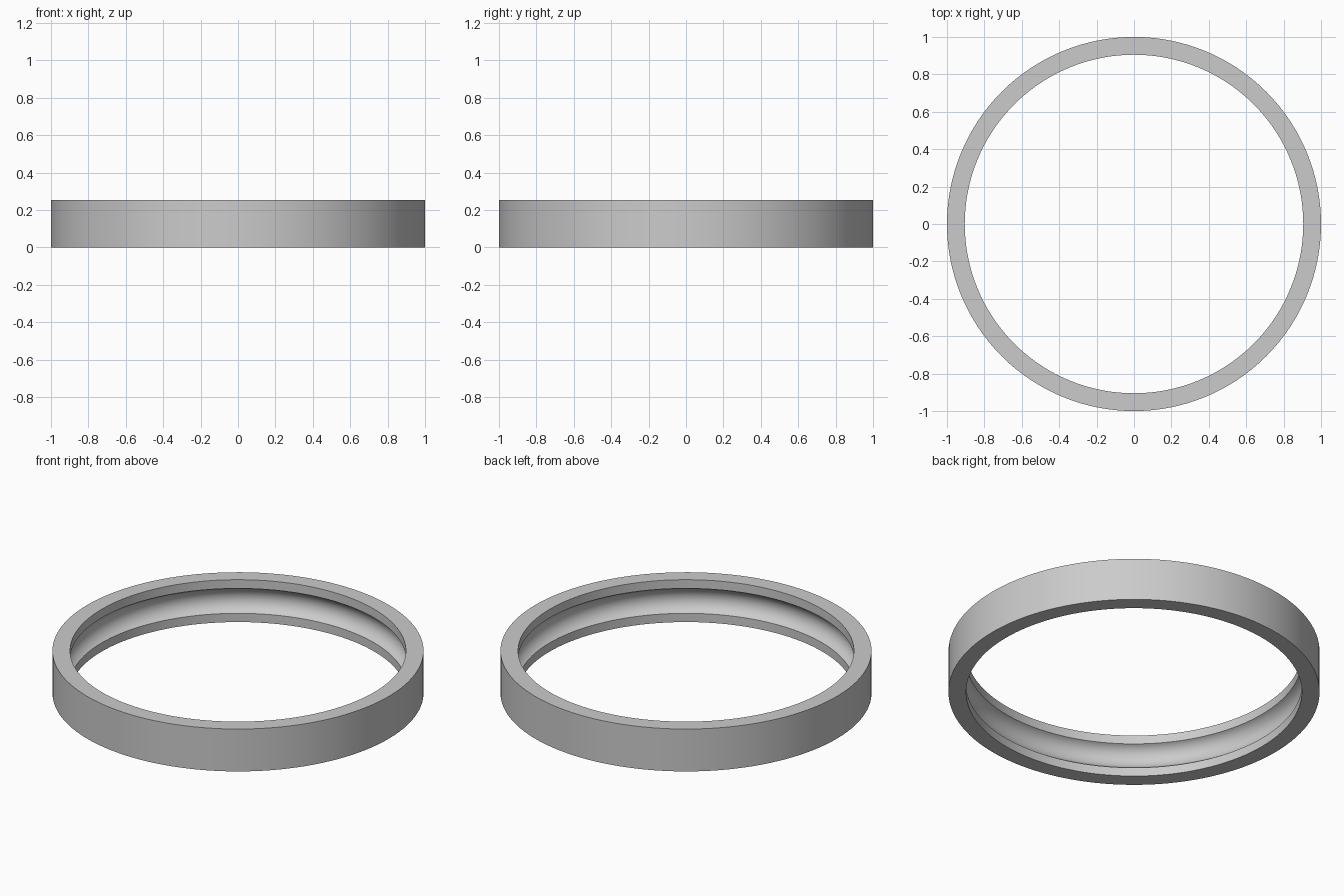
import bpy
import bmesh
import math
from mathutils import Vector

cube = bpy.data.objects.get("Cube")
if cube:
    bpy.data.objects.remove(cube, do_unlink=True)

# Main dimensions
OUTER, INNER, HEIGHT = 1.0, 0.905, 0.252
GROOVE_HALF, GROOVE_DEPTH = 0.074, 0.047
SEGMENTS, ARC_STEPS = 128, 20

# Plain grey metal
grey = bpy.data.materials.new("steel_grey")
grey.use_nodes = True
colour = (0.6, 0.6, 0.6, 1.0)
grey.diffuse_color = colour
grey.node_tree.nodes["Principled BSDF"].inputs["Base Color"].default_value = colour


def groove_arc():
    """Circular arc cut into the inner wall, from bottom to top."""
    radius = (GROOVE_HALF ** 2 + GROOVE_DEPTH ** 2) / (2 * GROOVE_DEPTH)
    centre = INNER + GROOVE_DEPTH - radius
    sweep = math.asin(GROOVE_HALF / radius)
    for i in range(ARC_STEPS + 1):
        a = sweep * (2 * i / ARC_STEPS - 1)
        yield centre + radius * math.cos(a), HEIGHT / 2 + radius * math.sin(a)


# Closed cross-section: outer wall, flat rims, inner lips and groove
profile = [(OUTER, HEIGHT), (OUTER, 0), (INNER, 0), *groove_arc(), (INNER, HEIGHT)]

# Revolve the cross-section around the vertical axis
bm = bmesh.new()
verts = [bm.verts.new((r, 0, z)) for r, z in profile]
edges = [bm.edges.new((v, verts[i - 1])) for i, v in enumerate(verts)]
bmesh.ops.spin(bm, geom=verts + edges, cent=Vector(), axis=Vector((0, 0, 1)),
               angle=math.tau, steps=SEGMENTS, use_merge=True)
bmesh.ops.remove_doubles(bm, verts=bm.verts, dist=1e-5)
bmesh.ops.recalc_face_normals(bm, faces=bm.faces)
mesh = bpy.data.meshes.new("outer_ring")
bm.to_mesh(mesh)
bm.free()
mesh.materials.append(grey)

ring = bpy.data.objects.new("outer_ring", mesh)
bpy.context.collection.objects.link(ring)

# Smooth walls with crisp rims
bpy.ops.object.select_all(action='DESELECT')
ring.select_set(True)
bpy.context.view_layer.objects.active = ring
bpy.ops.object.shade_smooth_by_angle(angle=math.radians(30))
